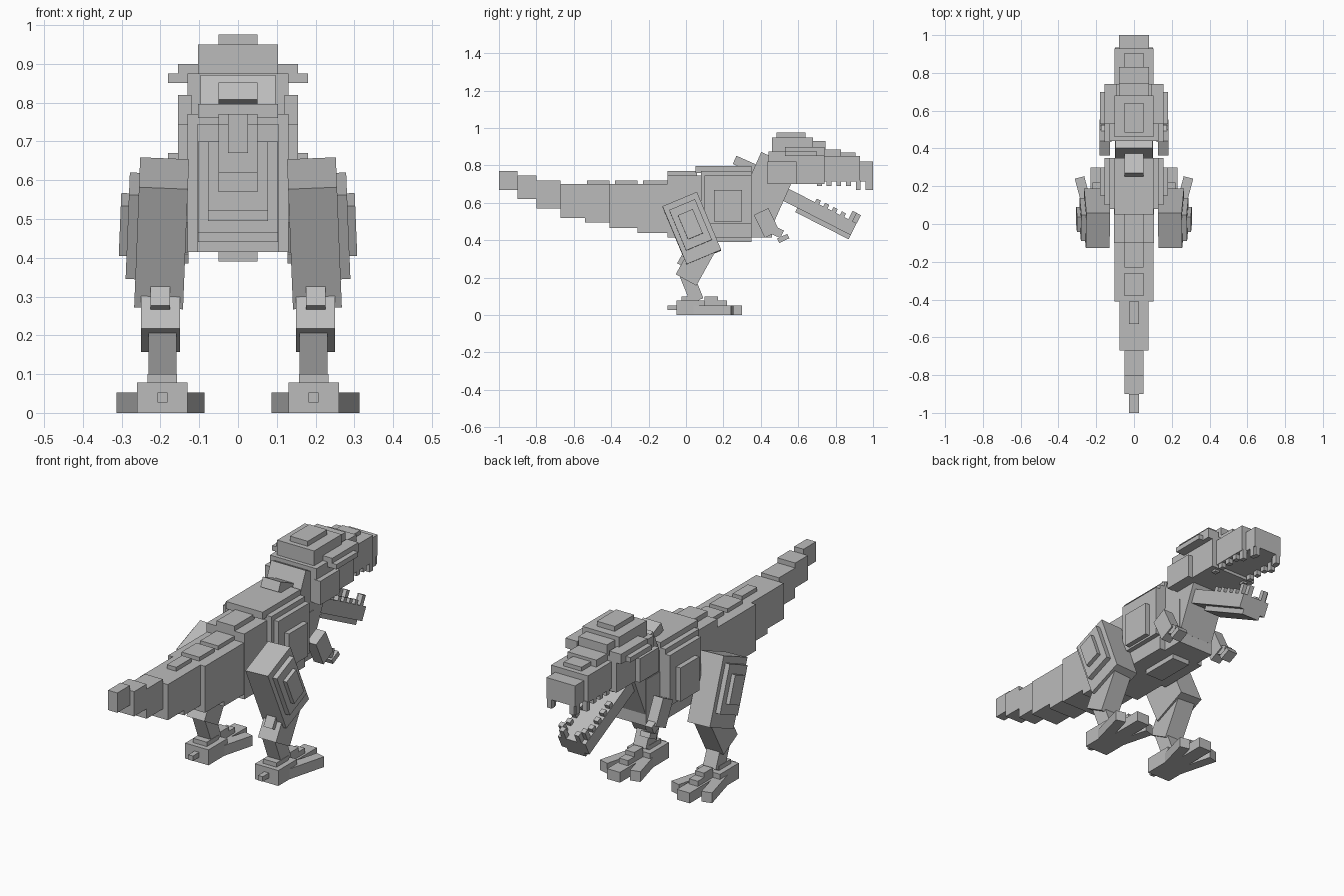
import bpy
import bmesh
from math import radians
from mathutils import Matrix

default = bpy.data.objects.get("Cube")
if default:
    bpy.data.objects.remove(default, do_unlink=True)

# One plain grey for everything
grey = bpy.data.materials.new("stone_grey")
grey.use_nodes = True
colour = (.5, .5, .5, 1)
grey.diffuse_color = colour
grey.node_tree.nodes["Principled BSDF"].inputs["Base Color"].default_value = colour


def block(name, x, y, z, frame=Matrix()):
    """Flat sided block spanning three ranges inside a frame."""
    spans = (x, y, z)
    centre = [(low + high) / 2 for low, high in spans]
    size = [high - low for low, high in spans]
    bm = bmesh.new()
    bmesh.ops.create_cube(bm, size=1)
    bm.transform(frame @ Matrix.Translation(centre) @ Matrix.Diagonal((*size, 1)))
    mesh = bpy.data.meshes.new(name)
    bm.to_mesh(mesh)
    bm.free()
    mesh.materials.append(grey)
    obj = bpy.data.objects.new(name, mesh)
    bpy.context.collection.objects.link(obj)
    return obj


def centred(name, half, y, z, frame=Matrix()):
    return block(name, (-half, half), y, z, frame)


def tilted(position, pitch, roll=0, yaw=0):
    """Frame placed at a position, pitched about the side axis."""
    return (Matrix.Translation(position)
            @ Matrix.Rotation(radians(yaw), 4, "Z")
            @ Matrix.Rotation(radians(roll), 4, "Y")
            @ Matrix.Rotation(radians(pitch), 4, "X"))


def pair(name, x, y, z, place=(0, 0, 0), pitch=0, roll=0, yaw=0):
    """Same block on the left (+x) and the right (-x)."""
    for side, sign in (("left", 1), ("right", -1)):
        frame = tilted((sign * place[0], place[1], place[2]), pitch, sign * roll, sign * yaw)
        span = sorted((sign * x[0], sign * x[1]))
        block(f"{side}_{name}", span, y, z, frame)


# Tail, from tip to root
centred("tail_tip", half=.026, y=(-1, -.9), z=(.67, .77))
centred("tail_end", half=.05, y=(-.9, -.8), z=(.62, .745))
centred("tail_outer", half=.05, y=(-.8, -.67), z=(.57, .72))
centred("tail_middle_rear", half=.077, y=(-.67, -.54), z=(.52, .7))
centred("tail_middle_front", half=.077, y=(-.54, -.41), z=(.495, .7))
centred("tail_root_rear", half=.103, y=(-.41, -.26), z=(.465, .7))
centred("tail_root_front", half=.103, y=(-.26, -.1), z=(.44, .7))
centred("tail_ridge_rear", half=.026, y=(-.53, -.41), z=(.69, .72))
centred("tail_ridge_middle", half=.05, y=(-.38, -.26), z=(.69, .72))
centred("tail_ridge_front", half=.05, y=(-.23, -.1), z=(.69, .72))

# Torso
centred("hips", half=.105, y=(-.1, .1), z=(.415, .745))
centred("hip_ridge", half=.05, y=(-.1, .06), z=(.74, .77))
centred("chest", half=.13, y=(.08, .35), z=(.415, .77))
centred("chest_ridge", half=.103, y=(.05, .35), z=(.76, .797))
centred("belly_plate", half=.05, y=(.15, .35), z=(.39, .42))
centred("breast", half=.1, y=(.34, .46), z=(.415, .65))
pair("rib_plate", x=(.12, .155), y=(.1, .35), z=(.49, .745))
pair("rib_inner_plate", x=(.15, .18), y=(.15, .3), z=(.5, .67))

# Neck, leaning forward
lean = tilted((0, 0, 0), pitch=-24)
centred("neck", half=.097, y=(.013, .228), z=(.62, .96), frame=lean)
centred("neck_ridge", half=.05, y=(-.1, .03), z=(.84, .888), frame=lean)

# Skull and snout
centred("skull", half=.13, y=(.44, .74), z=(.7, .875))
centred("skull_cap", half=.103, y=(.46, .68), z=(.87, .95))
centred("skull_crest", half=.05, y=(.485, .64), z=(.94, .975))
centred("forehead", half=.08, y=(.67, .745), z=(.86, .93))
pair("cheek", x=(.12, .155), y=(.435, .59), z=(.7, .82))
pair("brow", x=(.09, .155), y=(.53, .74), z=(.85, .9))
pair("brow_edge", x=(.15, .18), y=(.53, .7), z=(.85, .875))
centred("snout", half=.103, y=(.59, .93), z=(.715, .85))
centred("snout_bridge", half=.08, y=(.7, .83), z=(.84, .885))
centred("snout_ridge", half=.05, y=(.8, .905), z=(.84, .87))
centred("nose", half=.08, y=(.92, 1), z=(.715, .82))

# Upper teeth, longer toward the nose
for i in range(6):
    back = .7 + i * .052
    drop = .69 if i < 4 else .67
    inset = .075 if i < 5 else .055
    pair(f"upper_tooth_{i}", x=(inset, inset + .025), y=(back, back + .026), z=(drop, .72))
pair("nose_tooth", x=(.05, .075), y=(.975, 1), z=(.67, .72))

# Open lower jaw
hinge = tilted((0, .52, .645), pitch=-27)
centred("lower_jaw", half=.077, y=(0, .42), z=(-.03, .04), frame=hinge)
centred("chin_plate", half=.05, y=(.1, .42), z=(-.055, -.02), frame=hinge)
for i in range(5):
    back = .16 + i * .05
    for side, sign in (("left", 1), ("right", -1)):
        x = sorted((sign * .05, sign * .075))
        height = .09 if i == 4 else .062
        block(f"{side}_lower_tooth_{i}", x, (back + .01, back + .035), (.03, height), hinge)
for side, sign in (("left", 1), ("right", -1)):
    x = sorted((sign * .03, sign * .055))
    block(f"{side}_chin_tooth", x, (.395, .42), (.03, .09), hinge)

# Small arms
shoulder = (.155, .43, .495)
pair("upper_arm", x=(-.027, .027), y=(-.043, .043), z=(-.07, .065), place=shoulder, pitch=26)
pair("forearm", x=(-.02, .02), y=(-.04, .025), z=(-.02, .025), place=(.155, .49, .44), pitch=-25)
hand = (.155, .52, .41)
pair("hand", x=(-.027, .027), y=(-.03, .03), z=(-.013, .013), place=hand, pitch=25)

# Thigh with two stacked side plates
hip = (.197, .031, .463)
swing = dict(place=hip, pitch=22.7, roll=-2.3)
pair("thigh", x=(-.063, .063), y=(-.1, .1), z=(-.168, .168), **swing)
pair("thigh_plate", x=(.06, .088), y=(-.075, .075), z=(-.1, .135), **swing)
pair("thigh_inner_plate", x=(.08, .108), y=(-.043, .043), z=(-.05, .09), **swing)

# Shin with a rear plate, then the ankle
shin = dict(place=(.2, .061, .297), pitch=-29)
pair("shin", x=(-.05, .05), y=(-.063, .063), z=(-.125, .115), **shin)
pair("shin_rear_plate", x=(-.025, .025), y=(-.085, -.06), z=(-.07, .03), **shin)
pair("ankle", x=(-.036, .036), y=(-.037, .037), z=(-.09, .09), place=(.195, .025, .16), pitch=22)

# Foot: base, heel spur and three toes
foot = (.195, 0, 0)
pair("foot", x=(-.065, .065), y=(-.05, .1), z=(0, .078), place=foot)
pair("foot_top", x=(-.038, .038), y=(-.025, .07), z=(.07, .1), place=foot)
pair("heel_spur", x=(-.013, .013), y=(-.1, -.04), z=(.027, .052), place=foot)
pair("middle_toe", x=(-.036, .036), y=(.08, .3), z=(0, .052), place=foot)
pair("toe_step", x=(-.025, .025), y=(.09, .22), z=(.04, .078), place=foot)
pair("toe_knuckle", x=(-.025, .025), y=(.1, .17), z=(.07, .1), place=foot)
for name, shift, yaw in (("outer_toe", .065, -15), ("inner_toe", -.055, 15)):
    toe = (foot[0] + shift, .14, 0)
    pair(name, x=(-.026, .026), y=(-.11, .11), z=(0, .052), place=toe, yaw=yaw)
